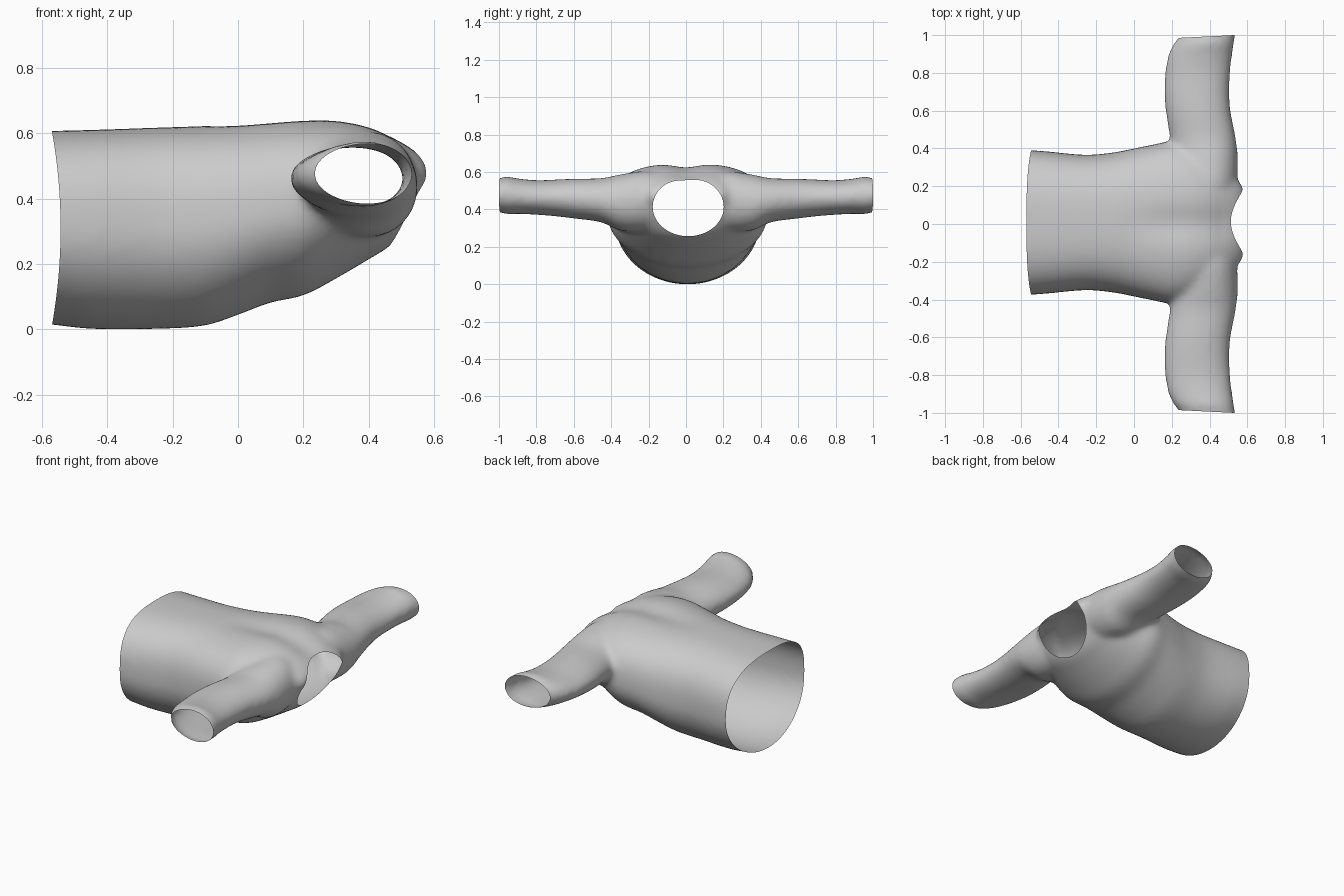
import bpy, bmesh, math
from mathutils import Vector

if "Cube" in bpy.data.objects:
    bpy.data.objects.remove(bpy.data.objects["Cube"])

N = 72


def spow(v, p):
    return math.copysign(abs(v) ** p, v)


def smooth_path(st, sub=4):
    """Catmull-Rom refinement of the stations."""
    out = []
    for i in range(len(st) - 1):
        a, b, c, d = (st[max(i - 1, 0)], st[i], st[i + 1], st[min(i + 2, len(st) - 1)])
        for k in range(sub):
            f = k / sub
            t = b[0] + (c[0] - b[0]) * f
            row = [t]
            for p, q, r, s in list(zip(a, b, c, d))[1:]:
                h = c[0] - b[0]
                m0 = (r - p) / (c[0] - a[0]) * h
                m1 = (s - q) / (d[0] - b[0]) * h
                row.append((2*f**3 - 3*f**2 + 1) * q + (f**3 - 2*f**2 + f) * m0
                           + (3*f**2 - 2*f**3) * r + (f**3 - f**2) * m1)
            out.append(row)
    return out + [list(st[-1])]


def loft(bm, stations, place, power=1.0, egg=0.0):
    """Closed tube through stations (t, u_min, u_max, z_min, z_max)."""
    rings = []
    for t, u0, u1, z0, z1 in stations:
        ring = []
        for i in range(N):
            a = 2 * math.pi * i / N
            p = power if math.sin(a) > 0 else 1.0
            u = (u0 + u1) / 2 + (u1 - u0) / 2 * spow(math.cos(a), p)
            z = (z0 + z1) / 2 + (z1 - z0) / 2 * spow(math.sin(a), p) * (1 + egg * math.cos(a))
            ring.append(bm.verts.new(place(t, u, z)))
        rings.append(ring)
    for r, s in zip(rings, rings[1:]):
        for i in range(N):
            j = (i + 1) % N
            bm.faces.new((r[i], r[j], s[j], s[i]))
    bm.faces.new(rings[0][::-1])
    bm.faces.new(rings[-1])


def make_object(name, bm):
    bmesh.ops.recalc_face_normals(bm, faces=bm.faces)
    mesh = bpy.data.meshes.new(name)
    bm.to_mesh(mesh)
    bm.free()
    ob = bpy.data.objects.new(name, mesh)
    bpy.context.collection.objects.link(ob)
    return ob


# Torso: x, half width, bottom, top
torso = [(-.66, .385, .02, .608), (-.57, .383, .016, .608), (-.45, .375, .002, .611),
         (-.25, .358, .002, .618), (-.1, .372, .012, .623), (0, .392, .045, .628),
         (.1, .412, .083, .637), (.2, .43, .104, .645), (.3, .405, .156, .645),
         (.4, .36, .215, .626), (.47, .315, .26, .596), (.52, .265, .325, .568),
         (.555, .22, .39, .54), (.58, .19, .43, .51)]
# Sleeves: y, x min, x max, bottom, top
sleeve = [(0, .26, .47, .34, .57), (.2, .22, .54, .29, .606), (.35, .20, .55, .287, .588),
          (.45, .19, .54, .332, .568), (.6, .166, .512, .353, .565), (.7, .158, .505, .365, .56),
          (.8, .163, .51, .373, .557), (.9, .182, .521, .378, .566), (.96, .212, .531, .376, .577),
          (1.0, .242, .535, .388, .567), (1.08, .25, .536, .392, .56)]

bm = bmesh.new()
loft(bm, smooth_path([(x, .008 - w, .008 + w, a, b) for x, w, a, b in torso]),
     lambda t, u, z: (t, u, z), .74)
for s in (1, -1):
    part = bmesh.new()
    loft(part, smooth_path(sleeve), lambda t, u, z: (u, s * t, z), 1.0, .1)
    bmesh.ops.recalc_face_normals(part, faces=part.faces)
    tmp = bpy.data.meshes.new("tmp")
    part.to_mesh(tmp)
    part.free()
    bm.from_mesh(tmp)
    bpy.data.meshes.remove(tmp)
shirt = make_object("shirt", bm)

# Neck cutter: elliptical cylinder along x
NY, NZ, RY, RZ = .012, .415, .19, .157
bm = bmesh.new()
loft(bm, [(x, NY - RY, NY + RY, NZ - RZ, NZ + RZ) for x in (.34, .8)],
     lambda t, u, z: (t, u, z))
cutter = make_object("neck_cutter", bm)
cutter.hide_render = True

# Fuse the tubes, soften the seams, cut the neck
m = shirt.modifiers.new("fuse", 'REMESH')
m.mode = 'VOXEL'
m.voxel_size = .014
m = shirt.modifiers.new("soften", 'SMOOTH')
m.factor = .5
m.iterations = 20
m = shirt.modifiers.new("neck", 'BOOLEAN')
m.operation = 'DIFFERENCE'
m.solver = 'EXACT'
m.object = cutter
dg = bpy.context.evaluated_depsgraph_get()
mesh = bpy.data.meshes.new_from_object(shirt.evaluated_get(dg))
shirt.modifiers.clear()
shirt.data = mesh
bpy.data.objects.remove(cutter)

bm = bmesh.new()
bm.from_mesh(mesh)
# Remove the walls left by the cutter so the neck is open
inner = []
for f in bm.faces:
    c = f.calc_center_median()
    if c.x > .3 and ((c.y - NY) / RY) ** 2 + ((c.z - NZ) / RZ) ** 2 < 1.0005:
        inner.append(f)
bmesh.ops.delete(bm, geom=inner, context='FACES')

# Slice the hem and cuffs open
for co, no in (((-.56, 0, 0), (-1, 0, 0)), ((.53, 1, 0), (-.05, 1, 0)), ((.53, -1, 0), (-.05, -1, 0))):
    bmesh.ops.bisect_plane(bm, geom=bm.verts[:] + bm.edges[:] + bm.faces[:], dist=1e-5,
                           plane_co=co, plane_no=Vector(no).normalized(), clear_outer=True)

# Wavy hem and shallow spine groove
for v in bm.verts:
    x, y, z = v.co
    if x < -.4:
        hem = -.543 - .027 * ((z - .31) / .3) ** 2
        v.co.x += (-.4 - x) / .16 * (hem + .56)
    k = min(max((x + .1) / .3, 0), 1) * min(max((z - .5) / .1, 0), 1)
    v.co.z -= .02 * k * math.exp(-(y / .09) ** 2)
low = min(v.co.z for v in bm.verts)
for v in bm.verts:
    v.co.z -= low
bm.to_mesh(mesh)
bm.free()

bpy.context.view_layer.objects.active = shirt
shirt.select_set(True)
bpy.ops.object.shade_smooth_by_angle(angle=math.radians(50))
